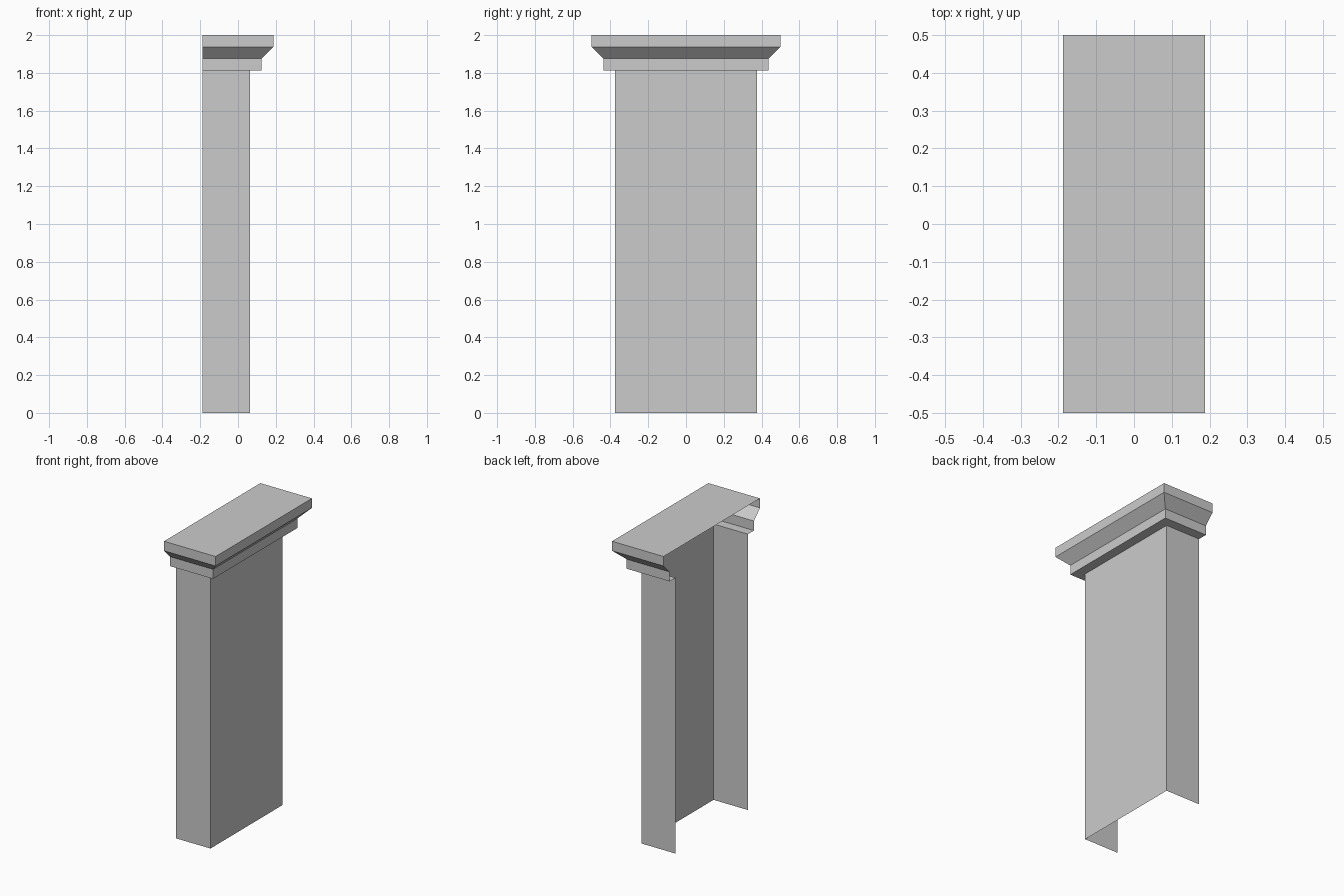
import bpy, bmesh

if "Cube" in bpy.data.objects:
    bpy.data.objects.remove(bpy.data.objects["Cube"])

BACK, FRONT, HALF = -0.1875, 0.0625, 0.375   # shaft footprint, open at the back


def u_path(offset, z):
    """Three-sided path around the shaft, pushed outwards by offset."""
    x, y = FRONT + offset, HALF + offset
    return [(BACK, -y, z), (x, -y, z), (x, y, z), (BACK, y, z)]


def sweep(name, profile, cap=False):
    """Run an (offset, z) profile around the path; optionally close the top."""
    bm = bmesh.new()
    rows = [[bm.verts.new(p) for p in u_path(o, z)] for o, z in profile]
    for low, high in zip(rows, rows[1:]):
        for i in range(3):
            bm.faces.new((low[i], low[i + 1], high[i + 1], high[i]))
    if cap:
        bm.faces.new(rows[-1])
    mesh = bpy.data.meshes.new(name)
    bm.to_mesh(mesh)
    bm.free()
    obj = bpy.data.objects.new(name, mesh)
    bpy.context.collection.objects.link(obj)
    return obj


# Plain shaft, open at back and bottom
sweep("pilaster_shaft", [(0, 0), (0, 1.8125)])
# Neck band with its underside ledge
sweep("neck_band", [(0, 1.8125), (0.0625, 1.8125), (0.0625, 1.875)])
# Sloped moulding
sweep("sloped_moulding", [(0.0625, 1.875), (0.125, 1.9375)])
# Top slab with flat cap
sweep("top_slab", [(0.125, 1.9375), (0.125, 2.0)], cap=True)
